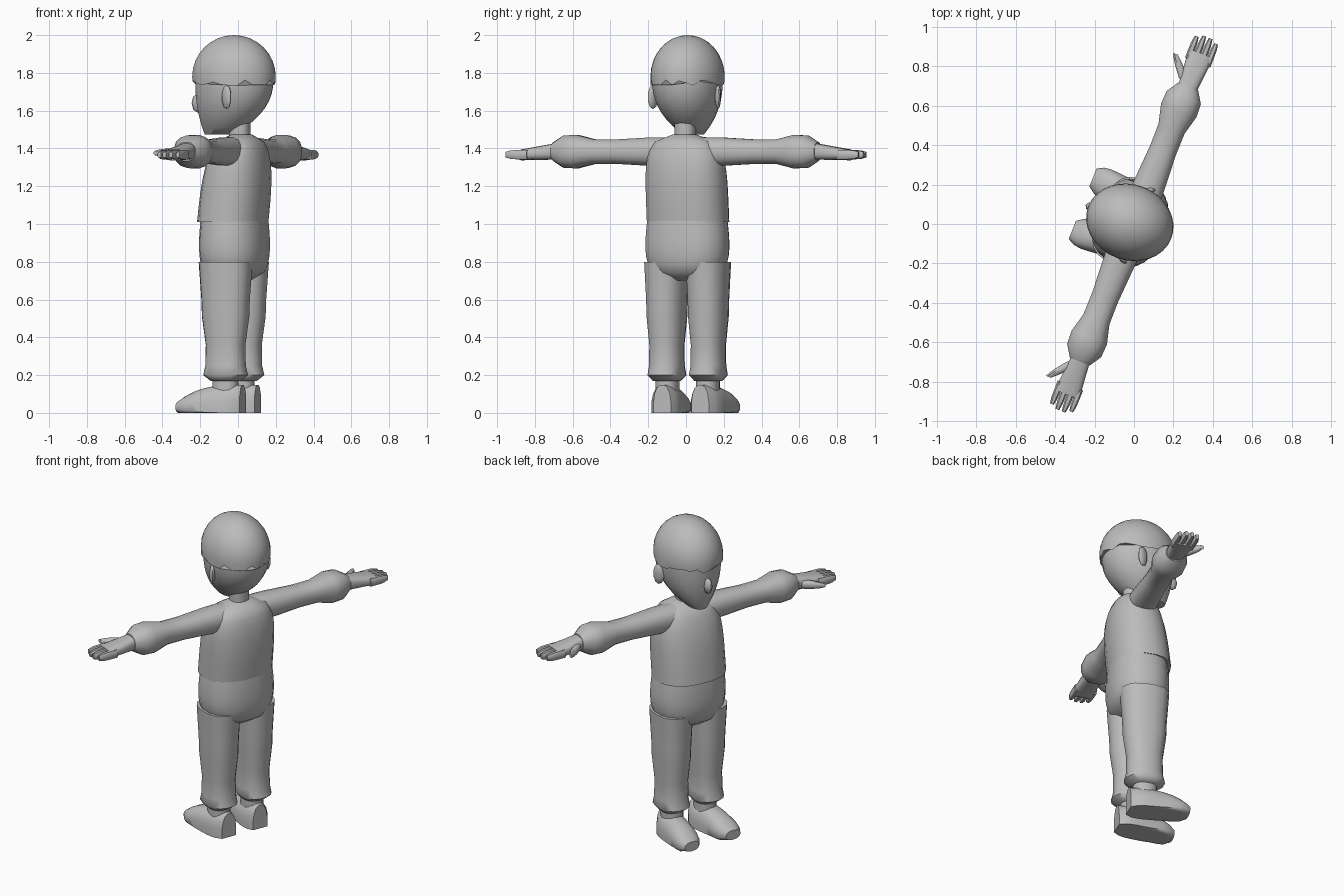
import bpy, bmesh, math, random
from mathutils import Matrix, Vector

cube = bpy.data.objects.get("Cube")
if cube:
    bpy.data.objects.remove(cube, do_unlink=True)

# One plain material
GREY = (.5, .5, .5, 1)
grey = bpy.data.materials.new("plain_grey")
grey.use_nodes = True
grey.diffuse_color = GREY
grey.node_tree.nodes["Principled BSDF"].inputs["Base Color"].default_value = GREY

# The figure is modelled facing -y, then turned about z
TURN = Matrix.Rotation(math.radians(-111.5), 4, 'Z')
random.seed(4)


def finish(name, bm):
    """Turn a mesh into place and make it a smooth grey object."""
    bmesh.ops.recalc_face_normals(bm, faces=bm.faces)
    bm.transform(TURN)
    mesh = bpy.data.meshes.new(name)
    bm.to_mesh(mesh)
    bm.free()
    mesh.materials.append(grey)
    obj = bpy.data.objects.new(name, mesh)
    bpy.context.collection.objects.link(obj)
    bpy.ops.object.select_all(action='DESELECT')
    obj.select_set(True)
    bpy.context.view_layer.objects.active = obj
    bpy.ops.object.shade_smooth_by_angle(angle=math.radians(50))


def steps(start, end, count):
    """Pairs of a fraction and the position it reaches between start and end."""
    for i in range(count + 1):
        fraction = i / count
        yield fraction, start + (end - start) * fraction


def place(axis, along, u, v):
    return {'x': (along, u, v), 'y': (u, along, v), 'z': (u, v, along)}[axis]


def loft(name, axis, rings, sides=16, side=1, power=.85):
    """Skin rings of (position, centre u, centre v, radius u, radius v); nothing sinks below the ground."""
    bm = bmesh.new()
    loops = []
    for along, centre_u, centre_v, radius_u, radius_v in rings:
        loop = []
        for i in range(sides):
            angle = math.tau * (i + .5) / sides
            c, s = math.cos(angle), math.sin(angle)
            u = centre_u + radius_u * math.copysign(abs(c) ** power, c)
            v = centre_v + radius_v * math.copysign(abs(s) ** power, s)
            x, y, z = place(axis, along, u, v)
            loop.append(bm.verts.new((x * side, y, max(z, 0))))
        loops.append(loop)
    for low, high in zip(loops, loops[1:]):
        for i in range(sides):
            j = (i + 1) % sides
            bm.faces.new((low[i], low[j], high[j], high[i]))
    bm.faces.new(loops[0])
    bm.faces.new(loops[-1])
    finish(name, bm)


def ball(centre, radii, segments, tilt=0):
    bm = bmesh.new()
    matrix = Matrix.Translation(centre) @ Matrix.Rotation(tilt, 4, 'Z') @ Matrix.Diagonal((*radii, 1))
    bmesh.ops.create_uvsphere(bm, u_segments=segments, v_segments=segments // 2, radius=1, matrix=matrix)
    return bm


# Shirt body closing over rounded shoulders, and neck
shirt = []
for t, z in steps(1.01, 1.475, 12):
    width = .06 + .16 * math.sqrt(1 - t ** 6)
    depth = .05 + .125 * math.sqrt(1 - t ** 3)
    shirt.append((z, 0, .05 * t - .03, width, depth))
loft("shirt", 'z', shirt, sides=20)
loft("neck", 'z', [(z, 0, .01, .055, .055) for t, z in steps(1.44, 1.54, 1)])

# Trouser seat, rounded underneath and drawn in at the waist
seat = []
for t, z in steps(.7, 1.04, 8):
    swell = math.sqrt(1 - (1 - t) ** 4) * (1 - t * t / 6)
    seat.append((z, 0, -.02, .1 + .135 * swell, .08 + .1 * swell))
loft("trouser_seat", 'z', seat, sides=20)

# Head tapering to a forward chin
head = []
for t, z in steps(1.475, 1.8, 9):
    taper = (1 - t) ** 2.7
    width = .182 - .13 * taper
    head.append((z, 0, -.02 - .085 * taper, width, width + .03))
loft("head", 'z', head, sides=20, power=.95)
finish("nose", ball(Vector((0, -.23, 1.64)), (.024, .034, .05), 8))

# Hair cap cut off above the ears with a ragged rim
hair = ball(Vector((0, -.023, 1.78)), (.192, .226, .22), 32)
cut = bmesh.ops.bisect_plane(hair, geom=hair.verts[:] + hair.edges[:] + hair.faces[:],
                             plane_co=(0, 0, 1.76), plane_no=(0, 0, -1), clear_outer=True)
rim = [e for e in cut["geom_cut"] if isinstance(e, bmesh.types.BMEdge)]
for vert in {v for edge in rim for v in edge.verts}:
    vert.co.z += random.uniform(-.03, .005)
bmesh.ops.holes_fill(hair, edges=rim)
finish("hair", hair)

# Profiles as pairs of position and depth radius
SLEEVE = [(.05, .085), (.2, .083), (.4, .071), (.52, .072), (.62, .098), (.69, .094), (.75, .055)]
LEG = [(.17, .08), (.2, .12), (.25, .108), (.36, .106), (.51, .127), (.6, .13), (.8, .145)]
FINGERS = ("index", "middle", "ring", "little")

for side, label in ((1, "left"), (-1, "right")):
    ear = ball(Vector((side * .185, .008, 1.672)), (.016, .036, .064), 10, side * -.5)
    finish(label + "_ear", ear)

    # Sleeve with a flared cuff
    loft(label + "_sleeve", 'x', [(x, 0, 1.383, r, r * .92) for x, r in SLEEVE], side=side)

    # Palm, flattening and widening towards the fingers
    palm = [(x, 0, 1.386 - .02 * t, .048 + .02 * t, .045 - .016 * t) for t, x in steps(.72, .93, 3)]
    loft(label + "_palm", 'x', palm, side=side, power=.7)

    # Fingers and thumb
    for i, finger in enumerate(FINGERS):
        offset = i - 1.5
        rings = []
        for t, x in steps(.88, 1.025 - .015 * abs(offset), 4):
            size = 1 - .4 * t ** 6
            rings.append((x, .035 * offset, 1.367, .0175 * size, .026 * size))
        loft(f"{label}_{finger}_finger", 'x', rings, sides=8, side=side, power=.7)
    thumb = []
    for t, x in steps(.77, .88, 4):
        size = .029 - .015 * t ** 3
        thumb.append((x, -.03 - .09 * t, 1.376, size, size * .9))
    loft(label + "_thumb", 'x', thumb, sides=8, side=side)

    # Trouser leg with a full knee and gathered cuff
    leg = [(z, .118, -.024, .024 + r * .6, r) for z, r in LEG]
    loft(label + "_trouser_leg", 'z', leg, side=side)

    # Ankle and flat-soled shoe sloping to a rounded toe
    loft(label + "_ankle", 'z', [(z, .115, -.026, .06, .07) for t, z in steps(.08, .24, 1)], side=side)
    shoe = []
    for t, y in steps(.07, -.28, 10):
        half = .05 + .033 * (1 - abs(2 * t - 1) ** 5)
        top = .06 + .09 * (1 - t ** 3)
        shoe.append((y, .115 - y / 10, .03, half, top - .03))
    loft(label + "_shoe", 'y', shoe, side=side)
